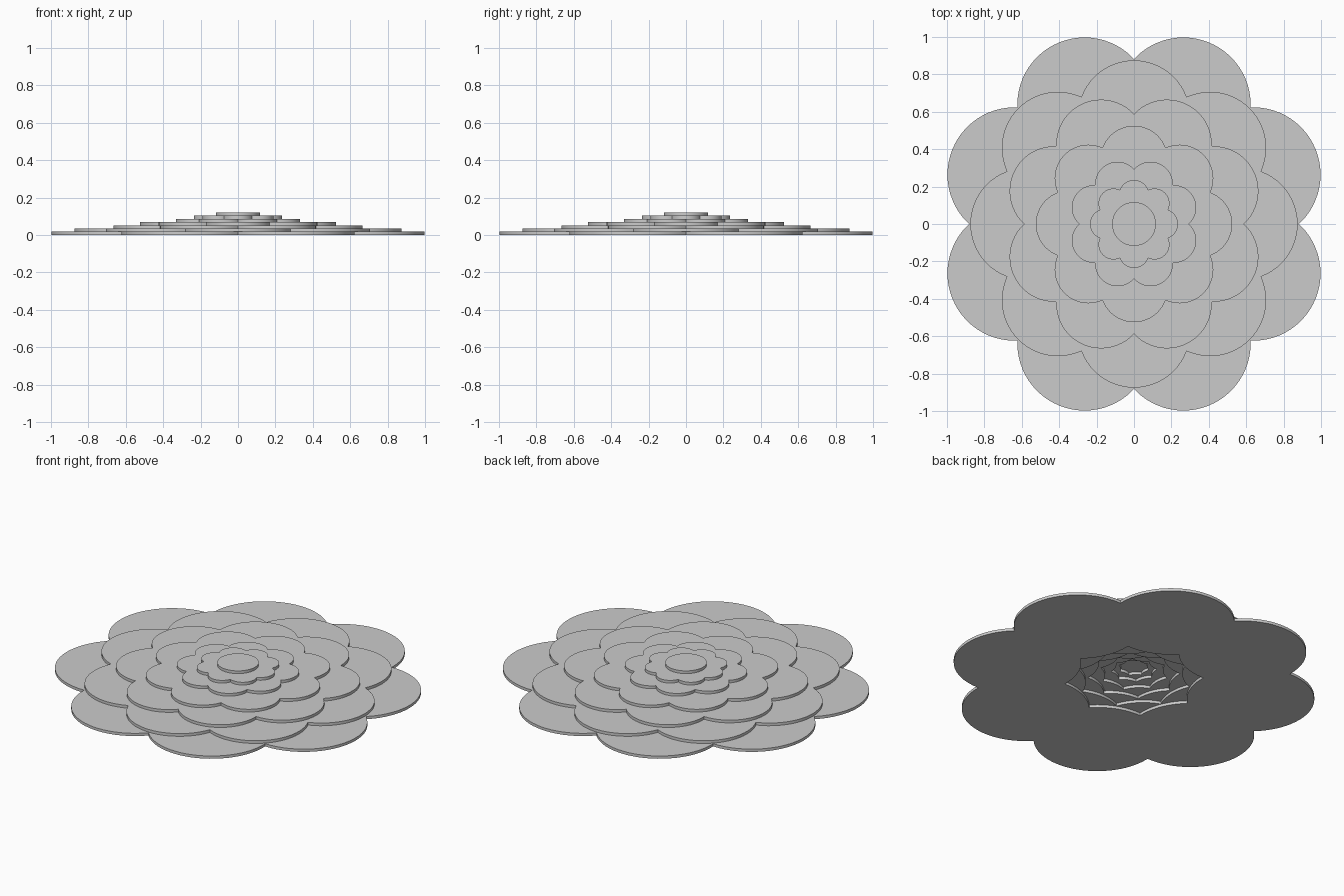
import bpy
import bmesh
from math import cos, sin, sqrt, pi, radians

cube = bpy.data.objects.get("Cube")
if cube:
    bpy.data.objects.remove(cube, do_unlink=True)

PETALS = 8
STEPS = 24            # segments along each petal
THICK = 0.12 / 7      # seven stacked layers

grey = bpy.data.materials.new("light_grey")
grey.use_nodes = True
colour = (0.6, 0.6, 0.6, 1)
grey.diffuse_color = colour
grey.node_tree.nodes["Principled BSDF"].inputs["Base Color"].default_value = colour


def finish(bm, name, z):
    """Turn the mesh into a smooth-sided object resting at height z."""
    bmesh.ops.recalc_face_normals(bm, faces=bm.faces)
    mesh = bpy.data.meshes.new(name)
    bm.to_mesh(mesh)
    bm.free()
    mesh.materials.append(grey)
    obj = bpy.data.objects.new(name, mesh)
    obj.location.z = z
    bpy.context.collection.objects.link(obj)
    bpy.ops.object.select_all(action='DESELECT')
    bpy.context.view_layer.objects.active = obj
    obj.select_set(True)
    bpy.ops.object.shade_smooth_by_angle(angle=radians(25))


def petal_ring(name, dist, radius, turn, z):
    """Ring of merged round petals, open in the middle."""
    bm = bmesh.new()
    half = pi / PETALS
    loops = []
    for p in range(PETALS):
        for s in range(STEPS):
            off = -half + 2 * half * s / STEPS
            ang = turn + p * 2 * half + off
            root = sqrt(radius ** 2 - (dist * sin(off)) ** 2)
            outer, inner = dist * cos(off) + root, dist * cos(off) - root
            corners = ((outer, 0), (outer, THICK), (inner, THICK), (inner, 0))
            loops.append([bm.verts.new((r * cos(ang), r * sin(ang), h))
                          for r, h in corners])
    for a, b in zip(loops, loops[1:] + loops[:1]):
        for k in range(4):
            n = (k + 1) % 4
            bm.faces.new((a[k], b[k], b[n], a[n]))
    finish(bm, name, z)


# Petal layers, alternately turned by half a petal
layers = [(0.69, 0.36), (0.575, 0.30), (0.46, 0.24),
          (0.345, 0.18), (0.23, 0.12), (0.155, 0.08)]
for i, (dist, radius) in enumerate(layers):
    turn = pi / PETALS if i % 2 == 0 else 0
    petal_ring(f"petal_layer_{i + 1}", dist, radius, turn, i * THICK)

# Round centre on top
bm = bmesh.new()
bmesh.ops.create_cone(bm, cap_ends=True, segments=64, radius1=0.117,
                      radius2=0.117, depth=THICK)
finish(bm, "flower_centre", 6.5 * THICK)
